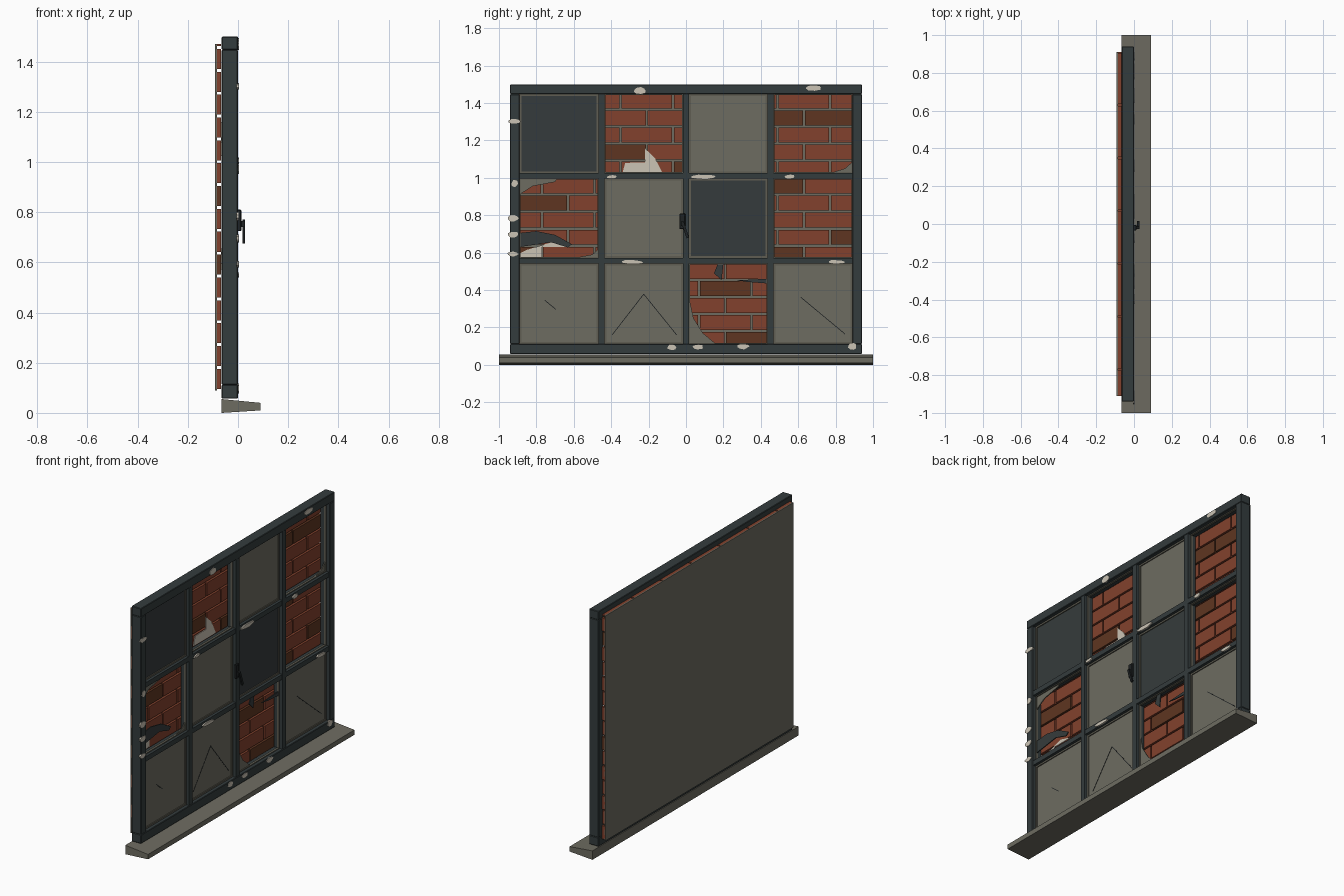
import bpy, bmesh, math, random
from mathutils import Vector

if "Cube" in bpy.data.objects:
    bpy.data.objects.remove(bpy.data.objects["Cube"])

random.seed(4)


def material(name, rgb):
    m = bpy.data.materials.new(name)
    m.diffuse_color = (*rgb, 1)
    m.use_nodes = True
    m.node_tree.nodes["Principled BSDF"].inputs["Base Color"].default_value = m.diffuse_color
    return m


FRAME = material("dark frame paint", (0.034, 0.045, 0.047))
DARK = material("dark panel", (0.036, 0.044, 0.045))
GREY = material("weathered grey", (0.155, 0.150, 0.120))
PUTTY = material("olive putty", (0.115, 0.110, 0.085))
BRICK = material("red brick", (0.225, 0.053, 0.026))
BROWN = material("brown brick", (0.112, 0.036, 0.015))
CREAM = material("bare cream", (0.60, 0.55, 0.46))
IRON = material("black iron", (0.013, 0.016, 0.017))


def finish(bm, name, mats, bevel=0):
    bmesh.ops.recalc_face_normals(bm, faces=bm.faces)
    me = bpy.data.meshes.new(name)
    bm.to_mesh(me)
    bm.free()
    for m in mats:
        me.materials.append(m)
    ob = bpy.data.objects.new(name, me)
    bpy.context.collection.objects.link(ob)
    if bevel:
        mod = ob.modifiers.new("bevel", "BEVEL")
        mod.width, mod.segments = bevel, 1
    return ob


def add_box(bm, x, y, z, mat=0):
    v = [bm.verts.new((a, b, c)) for a in x for b in y for c in z]
    for q in ((0, 1, 3, 2), (4, 6, 7, 5), (0, 4, 5, 1),
              (2, 3, 7, 6), (0, 2, 6, 4), (1, 5, 7, 3)):
        bm.faces.new([v[i] for i in q]).material_index = mat


def box(name, mat, x, y, z, bevel=0):
    bm = bmesh.new()
    add_box(bm, x, y, z)
    return finish(bm, name, [mat], bevel)


def plate(name, mat, points, x0, x1):
    """Flat (y, z) outline extruded along x."""
    bm = bmesh.new()
    f = bm.faces.new([bm.verts.new((x0, y, z)) for y, z in points])
    r = bmesh.ops.extrude_face_region(bm, geom=[f])
    verts = [g for g in r["geom"] if isinstance(g, bmesh.types.BMVert)]
    bmesh.ops.translate(bm, verts=verts, vec=(x1 - x0, 0, 0))
    return finish(bm, name, [mat])


def strip(name, mat, a, b, width, x0, x1):
    """Narrow bar between two (y, z) points."""
    a, b = Vector(a), Vector(b)
    d = (b - a).normalized()
    n = Vector((-d.y, d.x)) * width / 2
    return plate(name, mat, [a + n, b + n, b - n, a - n], x0, x1)


# Sloped sill
bm = bmesh.new()
ends = [[bm.verts.new((x, y, z)) for x, z in
         ((-0.065, 0), (0.09, 0.01), (0.09, 0.04), (-0.065, 0.055))] for y in (-1, 1)]
for e in ends:
    bm.faces.new(e)
for i in range(4):
    j = (i + 1) % 4
    bm.faces.new((ends[0][i], ends[0][j], ends[1][j], ends[1][i]))
finish(bm, "sill", [GREY])

# Outer frame, mullions and transoms
FX = (-0.065, 0.0)
box("top_rail", FRAME, FX, (-0.94, 0.94), (1.447, 1.5), 0.003)
box("bottom_rail", FRAME, FX, (-0.94, 0.94), (0.057, 0.112), 0.003)
for s in (-1, 1):
    box("stile", FRAME, FX, sorted((s * 0.89, s * 0.94)), (0.112, 1.447), 0.003)
for y in (-0.4525, 0, 0.4525):
    box("mullion", FRAME, (-0.06, -0.003), (y - 0.0165, y + 0.0165), (0.112, 1.447))
for z in (0.556, 1.01):
    box("transom", FRAME, (-0.06, -0.005), (-0.89, 0.89), (z - 0.015, z + 0.015))

# Panes: G grey, D dark, B bricked opening with broken pane
COLS = [(-0.89, -0.469), (-0.436, -0.0165), (0.0165, 0.436), (0.469, 0.89)]
ROWS = [(1.025, 1.447), (0.571, 0.995), (0.112, 0.541)]
PX = (-0.034, -0.028)
for r, kinds in enumerate(("DBGB", "BGDB", "GGBG")):
    for c, kind in enumerate(kinds):
        (y0, y1), (z0, z1) = COLS[c], ROWS[r]
        if kind == "B":
            w = 0.005
        else:
            w = 0.010
            box("pane", DARK if kind == "D" else GREY, PX, (y0, y1), (z0, z1))
        # Putty beading around each opening
        bm = bmesh.new()
        bx = (-0.036, -0.022)
        for ys in ((y0, y0 + w), (y1 - w, y1)):
            add_box(bm, bx, ys, (z0, z1))
        for zs in ((z0, z0 + w), (z1 - w, z1)):
            add_box(bm, bx, (y0 + w, y1 - w), zs)
        finish(bm, "putty_bead", [PUTTY])

# Mortar backing and running-bond brickwork
box("mortar_backing", GREY, (-0.092, -0.084), (-0.91, 0.91), (0.09, 1.47))
DARK_BRICKS = {(1, 5), (1, 6), (3, 1), (3, 2), (5, 5), (6, 0), (8, 6),
               (9, 5), (9, 0), (11, 4), (12, 1), (14, 4), (4, 3), (13, 2)}
bm = bmesh.new()
for row in range(-1, 15):
    top = 1.451 - 0.0911 * row
    z = (max(top - 0.080, 0.09), min(top, 1.47))
    start = -0.91 if row % 2 == 0 else -1.05
    for k in range(8):
        a = start + 0.28 * k
        y = (max(a + 0.005, -0.91), min(a + 0.275, 0.91))
        if y[1] - y[0] > 0.02 and z[1] > z[0]:
            add_box(bm, (-0.086, -0.067), y, z, int((row, k) in DARK_BRICKS))
finish(bm, "brickwork", [BRICK, BROWN])

# Bare plaster patches on the brick face
plate("plaster_patch", CREAM, [(-0.34, 1.025), (-0.325, 1.08), (-0.22, 1.082), (-0.22, 1.16),
      (-0.165, 1.105), (-0.125, 1.025)], -0.068, -0.063)
plate("plaster_patch", CREAM, [(-0.89, 0.571), (-0.89, 0.595), (-0.85, 0.615), (-0.72, 0.655),
      (-0.63, 0.63), (-0.77, 0.63), (-0.77, 0.571)], -0.068, -0.063)

# Shards left in the broken panes
SHARDS = [
    (GREY, [(-0.89, 0.995), (-0.69, 0.995), (-0.70, 0.978), (-0.82, 0.955), (-0.89, 0.91)]),
    (DARK, [(-0.89, 0.705), (-0.80, 0.715), (-0.70, 0.695), (-0.61, 0.645),
            (-0.63, 0.627), (-0.72, 0.655), (-0.89, 0.63)]),
    (GREY, [(-0.469, 0.62), (-0.50, 0.59), (-0.60, 0.571), (-0.469, 0.571)]),
    (GREY, [(0.0165, 0.36), (0.04, 0.25), (0.09, 0.17), (0.16, 0.112), (0.0165, 0.112)]),
    (DARK, [(0.17, 0.541), (0.15, 0.49), (0.19, 0.452), (0.20, 0.541)]),
    (DARK, [(0.436, 0.46), (0.27, 0.452), (0.33, 0.443), (0.436, 0.435)]),
    (GREY, [(0.89, 1.085), (0.85, 1.05), (0.77, 1.025), (0.89, 1.025)]),
]
for mat, pts in SHARDS:
    plate("glass_shard", mat, pts, *PX)

# Cracks
for a, b in (((-0.395, 0.16), (-0.226, 0.378)), ((-0.226, 0.378), (-0.05, 0.16)),
             ((0.613, 0.362), (0.85, 0.165)), ((-0.755, 0.345), (-0.695, 0.296))):
    strip("crack", IRON, a, b, 0.004, -0.029, -0.027)

# Flaked paint spots: y, z, half width, half height
CHIPS = [(-0.247, 1.467, .036, .020), (0.68, 1.481, .047, .015), (-0.916, 1.302, .033, .014),
         (-0.916, 0.971, .018, .020), (-0.925, 0.783, .030, .018), (-0.925, 0.697, .030, .018),
         (-0.927, 0.593, .030, .014), (-0.397, 1.005, .027, .011), (0.10, 1.005, .068, .013),
         (0.555, 1.005, .027, .012), (-0.29, 0.549, .064, .012), (0.806, 0.549, .048, .012),
         (-0.076, 0.095, .024, .018), (0.062, 0.095, .030, .014), (0.303, 0.099, .035, .016),
         (0.89, 0.099, .024, .018)]
for y, z, w, h in CHIPS:
    pts = []
    for i in range(9):
        t = math.tau * i / 9
        k = random.uniform(0.8, 1.12)
        pts.append((y + w * k * math.cos(t), min(z + h * k * math.sin(t), 1.503)))
    plate("paint_chip", CREAM, pts, -0.006, 0.003)

# Window latch
box("latch_plate", IRON, (-0.003, 0.013), (-0.034, -0.004), (0.725, 0.81), 0.003)
box("latch_pivot", IRON, (0.012, 0.022), (-0.026, -0.010), (0.742, 0.765))
strip("latch_lever", IRON, (-0.020, 0.768), (0.010, 0.678), 0.014, 0.017, 0.028)
